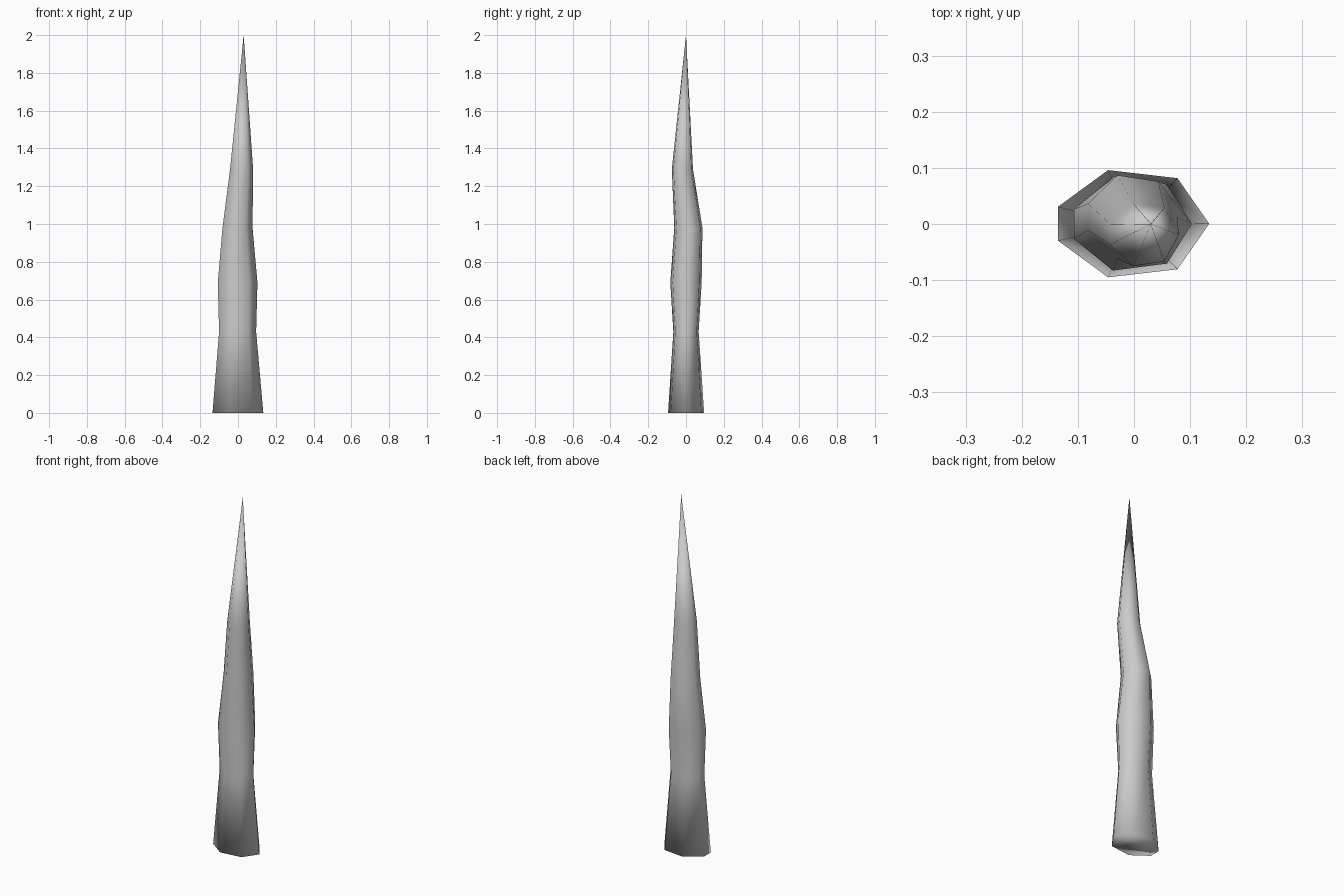
import bpy, bmesh

if "Cube" in bpy.data.objects:
    bpy.data.objects.remove(bpy.data.objects["Cube"])

# seven-sided outline, normalised to -1..1 in x and y
outline = [(1, 0), (0.58, 0.85), (-0.34, 1), (-1, 0.32),
           (-1, -0.32), (-0.34, -1), (0.58, -0.85)]

# rings up the spike: z, x min, x max, y min, y max
rings = [(0.0, -0.135, 0.134, -0.095, 0.096),
         (0.43, -0.10, 0.096, -0.067, 0.067),
         (0.69, -0.107, 0.103, -0.083, 0.083),
         (0.98, -0.082, 0.077, -0.062, 0.087),
         (1.29, -0.042, 0.08, -0.075, 0.037)]

bm = bmesh.new()
levels = []
for z, x0, x1, y0, y1 in rings:
    cx, cy, rx, ry = (x0 + x1) / 2, (y0 + y1) / 2, (x1 - x0) / 2, (y1 - y0) / 2
    levels.append([bm.verts.new((cx + rx * u, cy + ry * v, z)) for u, v in outline])

# side walls, pointed tip and base
n = len(outline)
tip = bm.verts.new((0.03, 0, 2.0))
for lo, hi in zip(levels, levels[1:]):
    for i in range(n):
        j = (i + 1) % n
        bm.faces.new((lo[i], lo[j], hi[j], hi[i]))
for i in range(n):
    bm.faces.new((levels[-1][i], levels[-1][(i + 1) % n], tip))
bm.faces.new(levels[0][::-1])

for f in bm.faces:
    f.smooth = True
mesh = bpy.data.meshes.new("spike")
bm.to_mesh(mesh)
bm.free()
spike = bpy.data.objects.new("spike", mesh)
bpy.context.collection.objects.link(spike)
